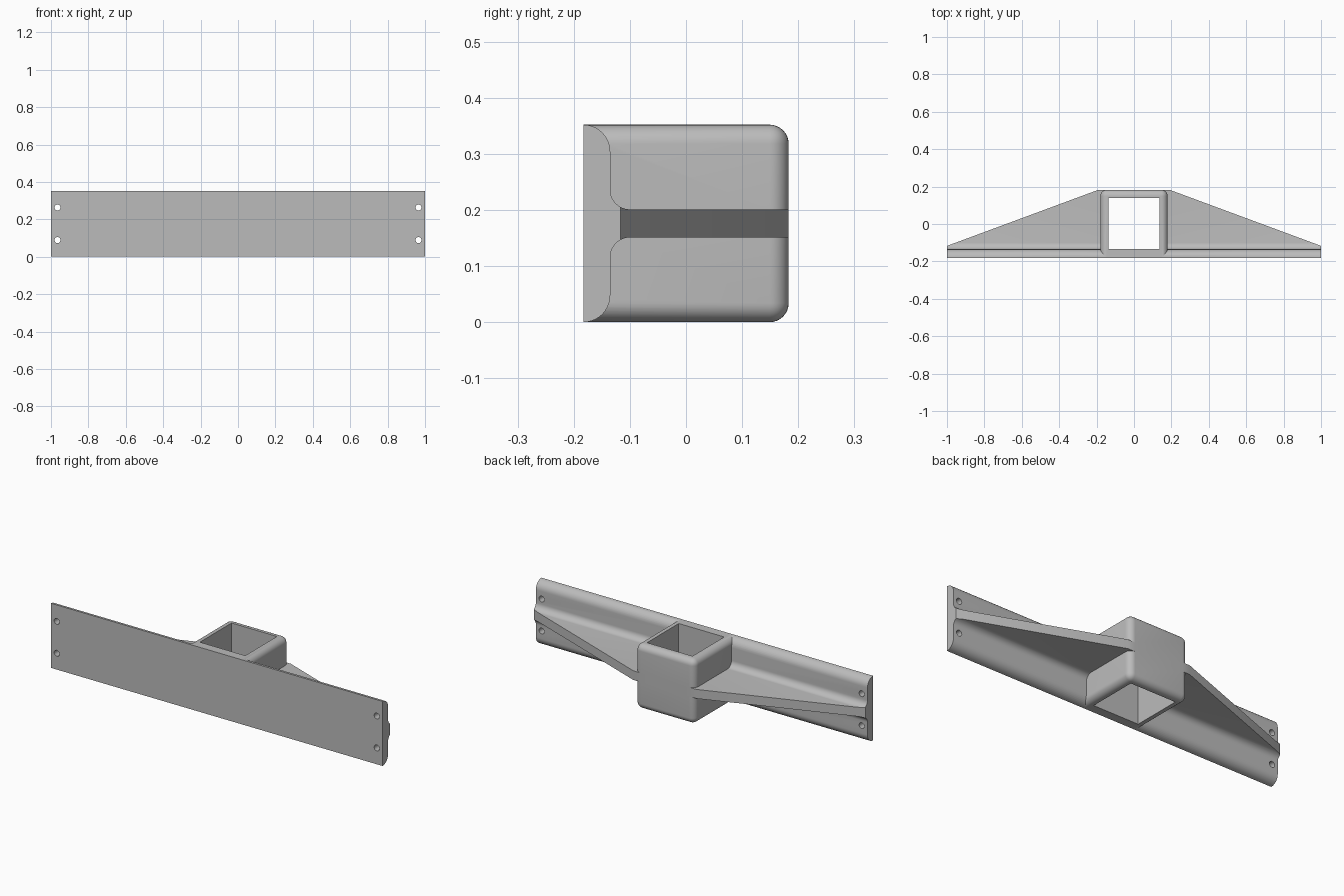
import bpy, bmesh, math
from mathutils import Matrix, Vector

cube = bpy.data.objects.get("Cube")
if cube:
    bpy.data.objects.remove(cube, do_unlink=True)

FRONT, BACK, HEIGHT = -0.183, 0.183, 0.352
PLATE_BACK = -0.135
MID = HEIGHT / 2
RIB_HALF = 0.025
FILLET = 0.035

grey = bpy.data.materials.new("plain grey")
grey.use_nodes = True
colour = (0.5, 0.5, 0.5, 1)
grey.diffuse_color = colour
grey.node_tree.nodes["Principled BSDF"].inputs["Base Color"].default_value = colour


def add_object(name, bm):
    bmesh.ops.recalc_face_normals(bm, faces=bm.faces)
    mesh = bpy.data.meshes.new(name)
    bm.to_mesh(mesh)
    bm.free()
    mesh.materials.append(grey)
    obj = bpy.data.objects.new(name, mesh)
    bpy.context.collection.objects.link(obj)
    return obj


def prism(name, points, direction):
    """Extrude a flat outline along a direction."""
    bm = bmesh.new()
    face = bm.faces.new([bm.verts.new(p) for p in points])
    result = bmesh.ops.extrude_face_region(bm, geom=[face])
    moved = [v for v in result["geom"] if isinstance(v, bmesh.types.BMVert)]
    bmesh.ops.translate(bm, verts=moved, vec=direction)
    return add_object(name, bm)


def block(name, low, high):
    bm = bmesh.new()
    bmesh.ops.create_cube(bm, size=1)
    low, high = Vector(low), Vector(high)
    for v in bm.verts:
        v.co = [(a + b) / 2 + c * (b - a) for a, b, c in zip(low, high, v.co)]
    return add_object(name, bm)


def combine(target, other, operation):
    """Apply a boolean and discard the second solid."""
    mod = target.modifiers.new(operation, 'BOOLEAN')
    mod.operation, mod.object, mod.solver = operation, other, 'EXACT'
    bpy.context.view_layer.objects.active = target
    bpy.ops.object.modifier_apply(modifier=mod.name)
    bpy.data.objects.remove(other, do_unlink=True)


def arc(y, z, radius, start, end, steps=10):
    angles = [math.radians(start + (end - start) * i / steps) for i in range(steps + 1)]
    return [(y + radius * math.cos(a), z + radius * math.sin(a)) for a in angles]


# Plate and rib: one filleted cross-section, mirrored about mid height
plate_depth = PLATE_BACK - FRONT
upper = arc(FRONT, HEIGHT - plate_depth, plate_depth, 90, 0)
upper += arc(PLATE_BACK + FILLET, MID + RIB_HALF + FILLET, FILLET, 180, 270)
upper.append((BACK + 0.05, MID + RIB_HALF))
section = upper + [(y, HEIGHT - z) for y, z in reversed(upper)]
bracket = prism("mounting_bracket", [(-1, y, z) for y, z in section], (2, 0, 0))

# Taper the rib towards both ends
side = [(1.0, -0.117), (0.19, BACK)]
outline = [(-1, FRONT - 0.1), (1, FRONT - 0.1)] + side + [(-x, y) for x, y in reversed(side)]
taper = prism("rib_taper", [(x, y, -0.1) for x, y in outline], (0, 0, HEIGHT + 0.2))
combine(bracket, taper, 'INTERSECT')

# Rounded socket, with its front edges left square inside the plate
bm = bmesh.new()
bmesh.ops.create_cube(bm, size=1)
for v in bm.verts:
    v.co = (v.co.x * 0.36, v.co.y * (BACK - FRONT), MID + v.co.z * HEIGHT)
rounded = [e for e in bm.edges if any(v.co.y > 0 for v in e.verts)]
bmesh.ops.bevel(bm, geom=rounded, offset=0.034, segments=8, profile=0.5, affect='EDGES')
socket = add_object("socket", bm)
combine(bracket, socket, 'UNION')

# Square opening through the socket
opening = block("socket_opening", (-0.137, -0.133, -0.1), (0.137, 0.14, HEIGHT + 0.1))
combine(bracket, opening, 'DIFFERENCE')

# Screw holes at the four corners
for x in (-0.965, 0.965):
    for z in (MID - 0.087, MID + 0.087):
        bm = bmesh.new()
        place = Matrix.Translation((x, -0.15, z)) @ Matrix.Rotation(math.pi / 2, 4, 'X')
        bmesh.ops.create_cone(bm, cap_ends=True, segments=24, radius1=0.016,
                              radius2=0.016, depth=0.3, matrix=place)
        combine(bracket, add_object("screw_hole", bm), 'DIFFERENCE')

# Smooth the fillets and keep hard edges crisp
bpy.ops.object.select_all(action='DESELECT')
bracket.select_set(True)
bpy.context.view_layer.objects.active = bracket
bpy.ops.object.shade_smooth_by_angle(angle=math.radians(25))
